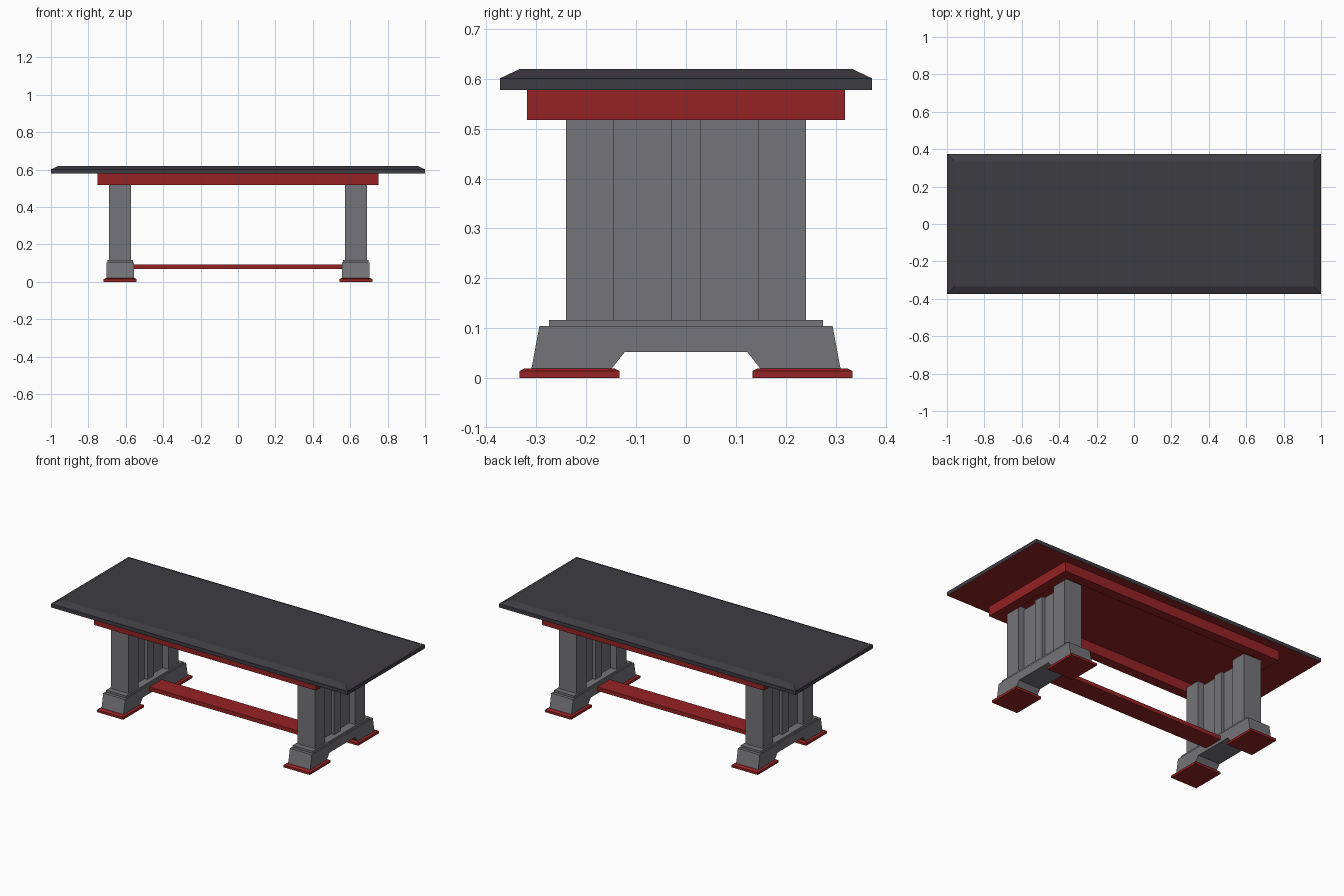
import bpy, bmesh

if "Cube" in bpy.data.objects:
    bpy.data.objects.remove(bpy.data.objects["Cube"])


def material(name, rgb):
    m = bpy.data.materials.new(name)
    m.diffuse_color = (*rgb, 1)
    m.use_nodes = True
    m.node_tree.nodes["Principled BSDF"].inputs["Base Color"].default_value = m.diffuse_color
    return m


dark = material("charcoal", (0.048, 0.045, 0.054))
grey = material("grey", (0.178, 0.175, 0.190))
red = material("deep_red", (0.305, 0.016, 0.018))


def finish(name, bm, *mats):
    bmesh.ops.recalc_face_normals(bm, faces=bm.faces)
    me = bpy.data.meshes.new(name)
    bm.to_mesh(me)
    bm.free()
    for m in mats:
        me.materials.append(m)
    ob = bpy.data.objects.new(name, me)
    bpy.context.collection.objects.link(ob)
    return ob


def stack(name, mat, centre, levels, under=None):
    """Rectangular solid through levels of (half_x, half_y, z)."""
    bm = bmesh.new()
    cx, cy = centre
    rings = [[bm.verts.new((cx + sx * hx, cy + sy * hy, z))
              for sx, sy in ((-1, -1), (1, -1), (1, 1), (-1, 1))]
             for hx, hy, z in levels]
    bottom = bm.faces.new(rings[0][::-1])
    bm.faces.new(rings[-1])
    for a, b in zip(rings, rings[1:]):
        for i in range(4):
            j = (i + 1) % 4
            bm.faces.new((a[i], a[j], b[j], b[i]))
    if under:
        bottom.material_index = 1
        return finish(name, bm, mat, under)
    return finish(name, bm, mat)


def box(name, mat, centre, hx, hy, z0, z1):
    return stack(name, mat, centre, [(hx, hy, z0), (hx, hy, z1)])


# Bevelled table top with red underside
stack("table_top", dark, (0, 0),
      [(1, .373, .578), (1, .373, .601), (.96, .333, .62)], under=red)

# Apron frame, open in the middle
AX, AY, T = .75, .319, .06
for s, side in ((-1, "front"), (1, "back")):
    box("apron_" + side, red, (0, s * (AY - T / 2)), AX, T / 2, .518, .578)
for s, side in ((-1, "left"), (1, "right")):
    box("apron_" + side, red, (s * (AX - T / 2), 0), T / 2, AY - T, .518, .578)

# Stretcher between the trestles
box("stretcher", red, (0, 0), .565, .06, .068, .092)

# Arched trestle base outline (y, z), mirrored to both halves
half = [(.123, .052), (.15, .018), (.31, .018), (.294, .104)]
outline = half + [(-y, z) for y, z in reversed(half)]

for s, side in ((-1, "left"), (1, "right")):
    cx = s * .63
    # Base block
    bm = bmesh.new()
    f = bm.faces.new([bm.verts.new((cx - .074, y, z)) for y, z in outline])
    ext = bmesh.ops.extrude_face_region(bm, geom=[f])
    bmesh.ops.translate(bm, vec=(.148, 0, 0),
                        verts=[v for v in ext["geom"] if isinstance(v, bmesh.types.BMVert)])
    if f.is_valid and len(bm.faces) == len(outline) + 1:
        bm.faces.new([v for v in f.verts])
    finish("base_" + side, bm, grey)
    box("base_cap_" + side, grey, (cx, 0), .068, .275, .104, .117)
    # Uprights: recessed panel, centre strip, outer posts
    box("panel_" + side, grey, (cx, 0), .02, .15, .117, .518)
    box("centre_strip_" + side, grey, (cx, 0), .04, .029, .117, .518)
    for t, end in ((-1, "front"), (1, "back")):
        box(f"post_{side}_{end}", grey, (cx, t * .193), .059, .048, .117, .53)
        # Feet with bevelled upper edge
        stack(f"foot_{side}_{end}", red, (cx, t * .2335),
              [(.088, .1005, 0), (.088, .1005, .014), (.078, .0905, .019)])
